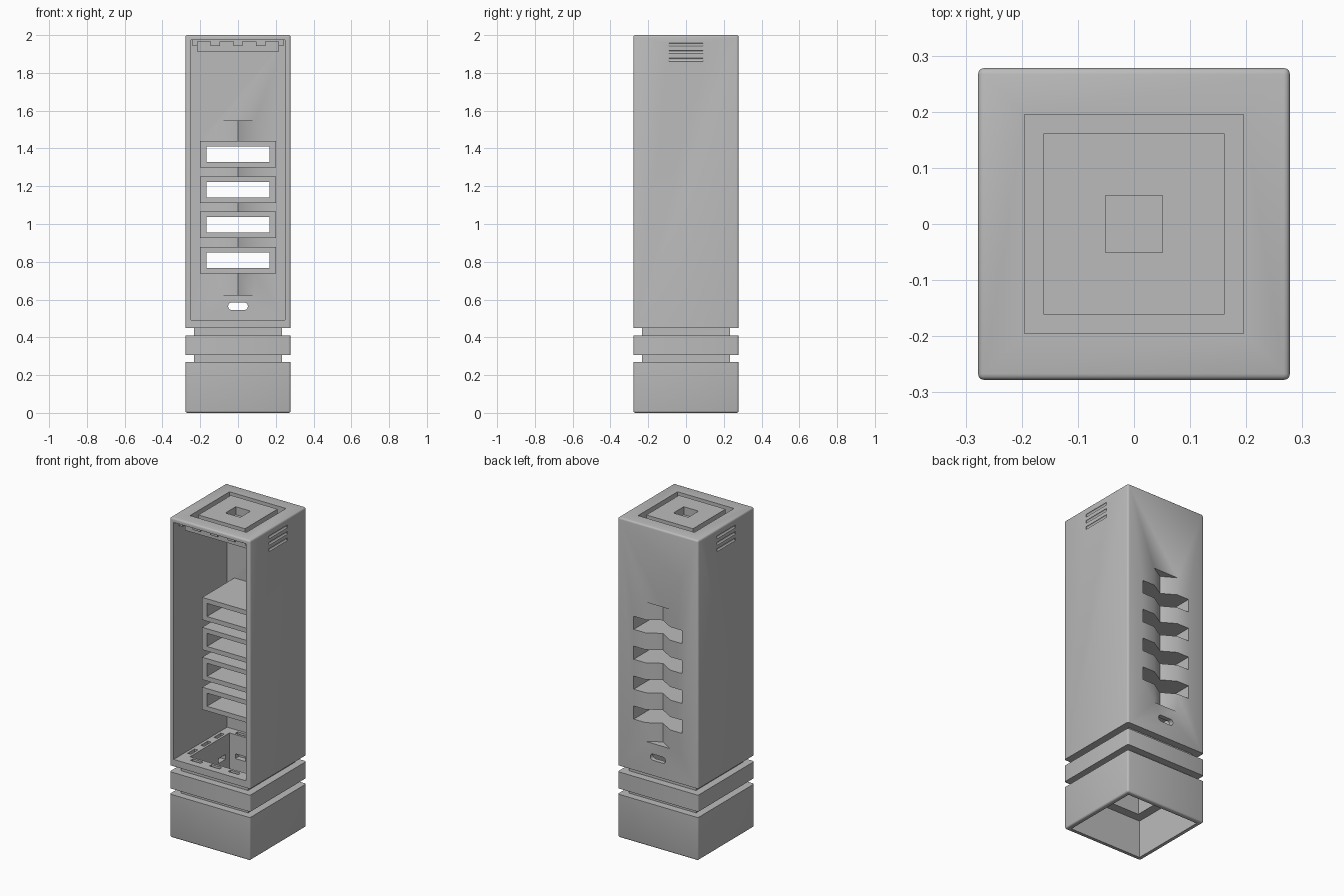
import bpy, bmesh, math
from mathutils import Matrix, Vector

if "Cube" in bpy.data.objects:
    bpy.data.objects.remove(bpy.data.objects["Cube"])

grey = bpy.data.materials.new("plain_grey")
grey.use_nodes = True
colour = (0.5, 0.5, 0.5, 1)
grey.diffuse_color = colour
grey.node_tree.nodes["Principled BSDF"].inputs["Base Color"].default_value = colour


def finish(name, bm):
    mesh = bpy.data.meshes.new(name)
    bmesh.ops.recalc_face_normals(bm, faces=bm.faces)
    bm.to_mesh(mesh)
    bm.free()
    mesh.materials.append(grey)
    ob = bpy.data.objects.new(name, mesh)
    bpy.context.collection.objects.link(ob)
    return ob


def box(name, x, y, z, bevel=0, rule=None, segments=3):
    """Box from (low, high) ranges; rule picks the edges to round."""
    bm = bmesh.new()
    bmesh.ops.create_cube(bm, size=1)
    for v in bm.verts:
        v.co = Vector([r[0] if c < 0 else r[1] for c, r in zip(v.co, (x, y, z))])
    if bevel:
        edges = [e for e in bm.edges if rule(*[v.co for v in e.verts])]
        bmesh.ops.bevel(bm, geom=edges, offset=bevel, segments=segments,
                        profile=0.5, affect='EDGES')
    return finish(name, bm)


def square(name, half, z, **kw):
    return box(name, (-half, half), (-half, half), z, **kw)


def prism(name, outline, z):
    """Extrude a plan outline between two heights."""
    bm = bmesh.new()
    face = bm.faces.new([bm.verts.new((px, py, z[0])) for px, py in outline])
    top = bmesh.ops.extrude_face_region(bm, geom=[face])["geom"]
    bmesh.ops.translate(bm, vec=(0, 0, z[1] - z[0]),
                        verts=[g for g in top if isinstance(g, bmesh.types.BMVert)])
    return finish(name, bm)


def combine(target, tool, operation='DIFFERENCE'):
    mod = target.modifiers.new("cut", 'BOOLEAN')
    mod.operation, mod.solver, mod.object = operation, 'EXACT', tool
    bpy.context.view_layer.objects.active = target
    bpy.ops.object.modifier_apply(modifier=mod.name)
    bpy.data.objects.remove(tool)


def around(target, x, y, z):
    """Cut the same pocket on all four sides."""
    for k in range(4):
        tool = box("pocket", x, y, z)
        tool.data.transform(Matrix.Rotation(k * math.pi / 2, 4, 'Z'))
        combine(target, tool)


W = 0.278
HOLE = 0.195

# Tower shell, open at the front
tower = square("tower_shell", W, (0.45, 2.0), bevel=0.011,
               rule=lambda a, b: max(a.z, b.z) > 1)
combine(tower, box("cavity", (-0.25, 0.25), (-0.4, 0.25), (0.493, 1.974)))

# Stepped ceiling blocks behind the top recesses
combine(tower, square("ceiling_step", 0.24, (1.942, 1.985)), 'UNION')
combine(tower, square("ceiling_channel", 0.215, (1.91, 1.985)), 'UNION')
for x in (-0.18, -0.06, 0.06, 0.18):
    combine(tower, box("notch", (x - 0.035, x + 0.035), (-0.26, -0.222), (1.93, 1.965)))

# Folded ridge on the back wall and the four sleeves
combine(tower, prism("ridge", [(-0.09, 0.265), (-0.09, 0.25), (0, 0.2),
                               (0.09, 0.25), (0.09, 0.265)], (0.622, 1.548)), 'UNION')
levels = [0.808 + 0.187 * i for i in range(4)]
for z in levels:
    combine(tower, box("sleeve", (-0.2, 0.2), (-0.068, 0.262),
                       (z - 0.07, z + 0.07)), 'UNION')
combine(tower, prism("groove", [(-0.085, 0.3), (-0.085, W), (0, 0.2275),
                                (0.085, W), (0.085, 0.3)], (0.65, 1.52)))
for z in levels:
    combine(tower, box("slot", (-0.167, 0.167), (-0.2, 0.4), (z - 0.041, z + 0.041)))

# Rounded cable opening low in the back wall
combine(tower, box("cable_hole", (-0.052, 0.052), (0.15, 0.4), (0.545, 0.584),
                   bevel=0.018, rule=lambda a, b: abs(a.y - b.y) > 0.1, segments=4))

# Floor opening with a ring of slots
combine(tower, square("floor_hole", HOLE, (0.4, 0.6)))
for c in (-0.13, 0, 0.13):
    around(tower, (c - 0.035, c + 0.035), (0.21, 0.233), (0.47, 0.55))

# Recessed square channel and centre well in the top
channel = square("top_channel", HOLE, (1.95, 2.1))
combine(channel, square("island", 0.161, (1.9, 2.2)))
combine(tower, channel)
combine(tower, square("centre_well", 0.051, (1.95, 2.1)))

# Three fine vents on each side
for side in (-1, 1):
    for z in (1.87, 1.91, 1.95):
        bm = bmesh.new()
        bmesh.ops.create_cone(bm, cap_ends=True, segments=16, radius1=0.009,
                              radius2=0.009, depth=0.18,
                              matrix=Matrix.Translation((side * 0.28, 0, z))
                              @ Matrix.Rotation(math.pi / 2, 4, 'X'))
        combine(tower, finish("vent", bm))


# Necks, middle ring and hollow base
def frame(name, half, z, **kw):
    ob = square(name, half, z, **kw)
    combine(ob, square("hole", HOLE, (z[0] - 0.1, z[1] + 0.1)))
    return ob


upper_neck = frame("upper_neck", 0.232, (0.41, 0.45))
lower_neck = frame("lower_neck", 0.232, (0.27, 0.306))
ring = frame("middle_ring", W, (0.306, 0.41), bevel=0.011,
             rule=lambda a, b: abs(a.z - b.z) > 0.05)
for c in (-0.12, 0.12):
    around(ring, (c - 0.035, c + 0.035), (0.18, 0.23), (0.343, 0.373))
base = frame("hollow_base", W, (0, 0.27), bevel=0.011,
             rule=lambda a, b: min(a.z, b.z) < 0.1)
combine(base, square("base_cavity", 0.25, (-0.1, 0.235)))

for ob in (tower, upper_neck, lower_neck, ring, base):
    bpy.ops.object.select_all(action='DESELECT')
    ob.select_set(True)
    bpy.context.view_layer.objects.active = ob
    bpy.ops.object.shade_smooth_by_angle(angle=math.radians(35))
